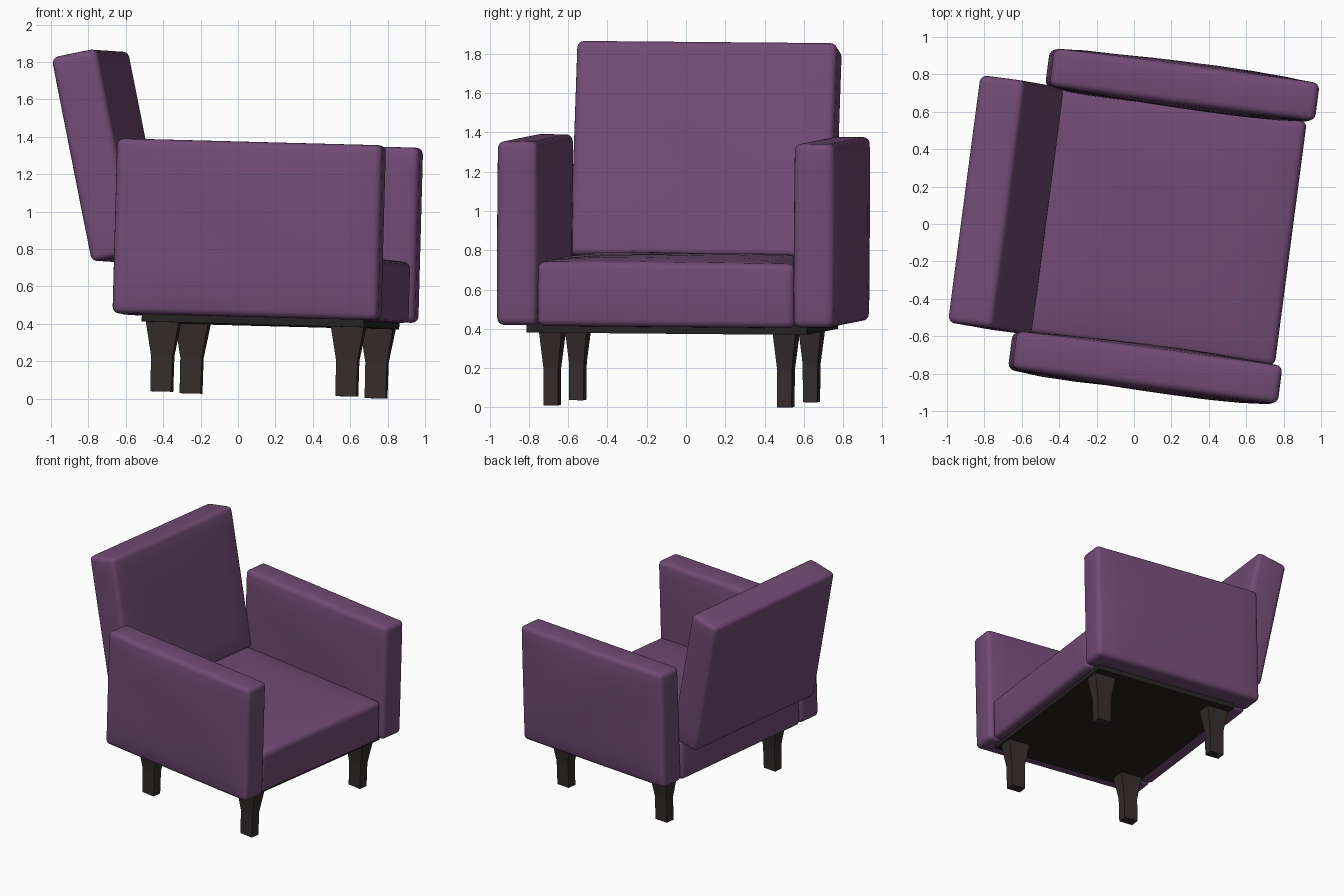
import bpy, bmesh, math
from mathutils import Matrix, Vector

if "Cube" in bpy.data.objects:
    bpy.data.objects.remove(bpy.data.objects["Cube"])

def rot(deg, axis):
    return Matrix.Rotation(math.radians(deg), 4, axis)

# The whole chair is turned and very slightly tipped; it faces local +x
POSE = rot(-7.5, 'Z') @ rot(1.5, 'Y') @ rot(-0.5, 'X')

def material(name, rgb):
    m = bpy.data.materials.new(name)
    m.diffuse_color = (*rgb, 1)
    m.use_nodes = True
    m.node_tree.nodes["Principled BSDF"].inputs["Base Color"].default_value = m.diffuse_color
    return m

PURPLE = material("purple fabric", (0.168, 0.071, 0.178))
WOOD = material("dark brown wood", (0.034, 0.026, 0.025))
BLACK = material("black underside", (0.018, 0.017, 0.015))

def finish(bm, name, mat, local):
    bm.transform(POSE @ local)
    bmesh.ops.recalc_face_normals(bm, faces=bm.faces)
    me = bpy.data.meshes.new(name)
    bm.to_mesh(me)
    bm.free()
    me.materials.append(mat)
    ob = bpy.data.objects.new(name, me)
    bpy.context.collection.objects.link(ob)
    return ob

def cushion(name, size, centre, thin, bulge_pos, bulge_neg, turn=Matrix()):
    """Rounded padded box; its two broad faces (across axis 'thin') puff out."""
    bm = bmesh.new()
    bmesh.ops.create_cube(bm, size=2)
    broad = [a for a in range(3) if a != thin]
    edges = [e for e in bm.edges
             if abs(e.verts[0].co[thin] - e.verts[1].co[thin]) < 0.1]
    bmesh.ops.subdivide_edges(bm, edges=edges, cuts=7, use_grid_fill=True)
    for v in bm.verts:
        a, b = v.co[broad[0]], v.co[broad[1]]
        puff = max(0, (1 - a ** 4) * (1 - b ** 4))
        puff *= 0.8 + 0.2 * math.sin(4 * a + 3 * b)      # soft uneven padding
        side = v.co[thin]
        v.co = Vector(c * s / 2 for c, s in zip(v.co, size))
        v.co[thin] += puff * (bulge_pos if side > 0 else -bulge_neg)
    ob = finish(bm, name, PURPLE, Matrix.Translation(centre) @ turn)
    bev = ob.modifiers.new("rounded edges", 'BEVEL')
    bev.width, bev.segments = 0.036, 4
    bev.limit_method, bev.angle_limit = 'ANGLE', math.radians(50)
    for p in ob.data.polygons:
        p.use_smooth = True
    return ob

# Upholstery
cushion("seat", (1.406, 1.32, 0.327), (0.123, 0, 0.5935), 2, 0.035, 0)
cushion("backrest", (0.25, 1.334, 1.115), (-0.726, 0, 1.277), 0, 0.008, 0.004,
        rot(-12.8, 'Y'))
for side, name in ((1, "left_arm"), (-1, "right_arm")):
    cushion(name, (1.432, 0.205, 0.936), (0.136, side * 0.762, 0.902), 1,
            0.024, 0.024)

# Dark plate under the seat
bm = bmesh.new()
bmesh.ops.create_cube(bm, size=1)
finish(bm, "base_plate", BLACK, Matrix.Translation((0.164, 0, 0.42))
       @ Matrix.Diagonal((1.2, 1.44, 0.05, 1)))

# Legs: wide at the top, tapering to a straight foot
LEG = ((0.42, 0.093, 0.06), (0.215, 0.058, 0.038), (0.024, 0.057, 0.037))
for u, fore in ((0.665, "front"), (-0.333, "back")):
    for v, side in ((0.6, "left"), (-0.6, "right")):
        bm = bmesh.new()
        rings = [[bm.verts.new((sx * hu, sy * hv, w))
                  for sx, sy in ((1, 1), (-1, 1), (-1, -1), (1, -1))]
                 for w, hu, hv in LEG]
        for top, low in zip(rings, rings[1:]):
            for i in range(4):
                j = (i + 1) % 4
                bm.faces.new((top[i], top[j], low[j], low[i]))
        bm.faces.new(rings[0])
        bm.faces.new(rings[-1])
        finish(bm, f"{fore}_{side}_leg", WOOD, Matrix.Translation((u, v, 0)))
